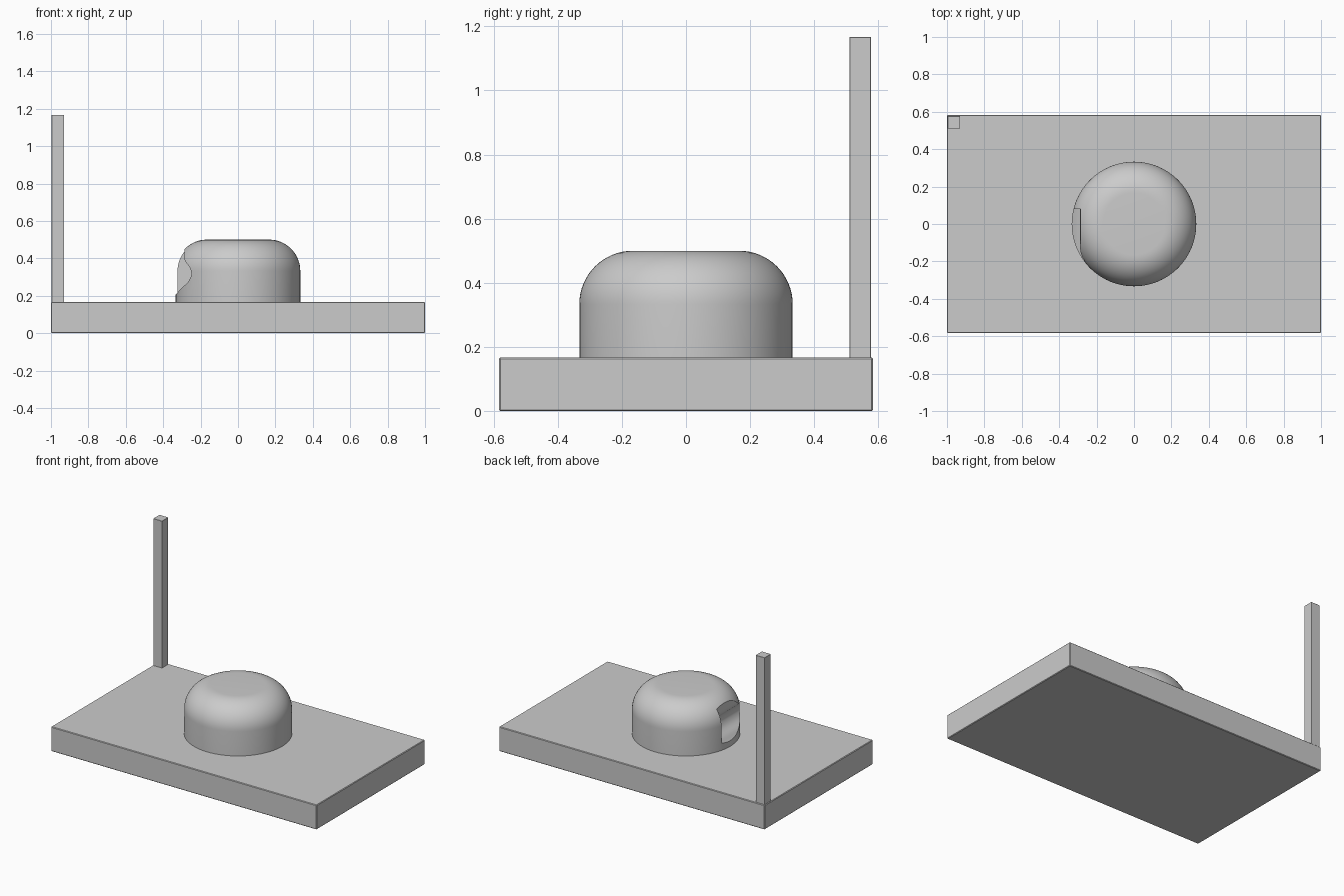
import bpy, bmesh, math

if "Cube" in bpy.data.objects:
    bpy.data.objects.remove(bpy.data.objects["Cube"])

grey = bpy.data.materials.new("light grey")
grey.diffuse_color = (0.6, 0.6, 0.6, 1)
grey.use_nodes = True
grey.node_tree.nodes["Principled BSDF"].inputs["Base Color"].default_value = grey.diffuse_color


def finish(name, bm):
    bmesh.ops.recalc_face_normals(bm, faces=bm.faces)
    mesh = bpy.data.meshes.new(name)
    bm.to_mesh(mesh)
    bm.free()
    mesh.materials.append(grey)
    obj = bpy.data.objects.new(name, mesh)
    bpy.context.collection.objects.link(obj)
    return obj


def box(name, x0, x1, y0, y1, z0, z1, bevel):
    bm = bmesh.new()
    bmesh.ops.create_cube(bm, size=1)
    for v in bm.verts:
        v.co = ((x0 + x1) / 2 + v.co.x * (x1 - x0),
                (y0 + y1) / 2 + v.co.y * (y1 - y0),
                (z0 + z1) / 2 + v.co.z * (z1 - z0))
    obj = finish(name, bm)
    mod = obj.modifiers.new("edge", "BEVEL")
    mod.width = bevel
    mod.segments = 1
    return obj


# Base slab and corner post
box("base", -1, 1, -0.583, 0.583, 0, 0.167, 0.004)
box("corner_post", -0.996, -0.929, 0.51, 0.577, 0.16, 1.167, 0.001)

# Dome: cylinder with a rounded shoulder, spun from a profile
R, FILLET, TOP, BOTTOM = 0.333, 0.167, 0.5, 0.16
STEPS = 96
profile = [(R, BOTTOM)]
for i in range(17):
    a = math.pi / 2 * i / 16
    profile.append((R - FILLET + FILLET * math.cos(a), TOP - FILLET + FILLET * math.sin(a)))
bm = bmesh.new()
rings = [[bm.verts.new((r * math.cos(2 * math.pi * k / STEPS),
                        r * math.sin(2 * math.pi * k / STEPS), z)) for k in range(STEPS)]
         for r, z in profile]
for low, high in zip(rings, rings[1:]):
    for k in range(STEPS):
        n = (k + 1) % STEPS
        bm.faces.new((low[k], low[n], high[n], high[k]))
bm.faces.new(rings[-1])
bm.faces.new(rings[0][::-1])
dome = finish("dome", bm)

# Grip notch: wavy profile swept along y, ending in a flat wall
WALL_Y = 0.08
knots = [(-0.345, 0.195), (-0.327, 0.212), (-0.305, 0.238), (-0.270, 0.270), (-0.253, 0.300),
         (-0.250, 0.325), (-0.260, 0.355), (-0.280, 0.380), (-0.288, 0.405), (-0.286, 0.445),
         (-0.290, 0.470)]


def spline(pts, n=4):
    out = []
    for i in range(len(pts) - 1):
        p = [pts[max(0, min(len(pts) - 1, i + d))] for d in (-1, 0, 1, 2)]
        for s in range(n):
            t = s / n
            out.append(tuple(0.5 * (2 * b + (c - a) * t + (2 * a - 5 * b + 4 * c - d) * t * t
                                    + (3 * b - a - 3 * c + d) * t ** 3) for a, b, c, d in zip(*p)))
    return out + [pts[-1]]


outline = spline(knots) + [(-0.45, 0.470), (-0.45, 0.195)]
bm = bmesh.new()
front = [bm.verts.new((x, -0.5, z)) for x, z in outline]
back = [bm.verts.new((x, WALL_Y, z)) for x, z in outline]
bm.faces.new(front)
bm.faces.new(back[::-1])
for k in range(len(outline)):
    n = (k + 1) % len(outline)
    bm.faces.new((front[k], back[k], back[n], front[n]))
cutter = finish("notch_cutter", bm)

mod = dome.modifiers.new("notch", "BOOLEAN")
mod.operation = "DIFFERENCE"
mod.solver = "EXACT"
mod.object = cutter
bpy.context.view_layer.objects.active = dome
dome.select_set(True)
bpy.ops.object.modifier_apply(modifier="notch")
bpy.data.objects.remove(cutter)
bpy.ops.object.shade_smooth_by_angle(angle=math.radians(30))
